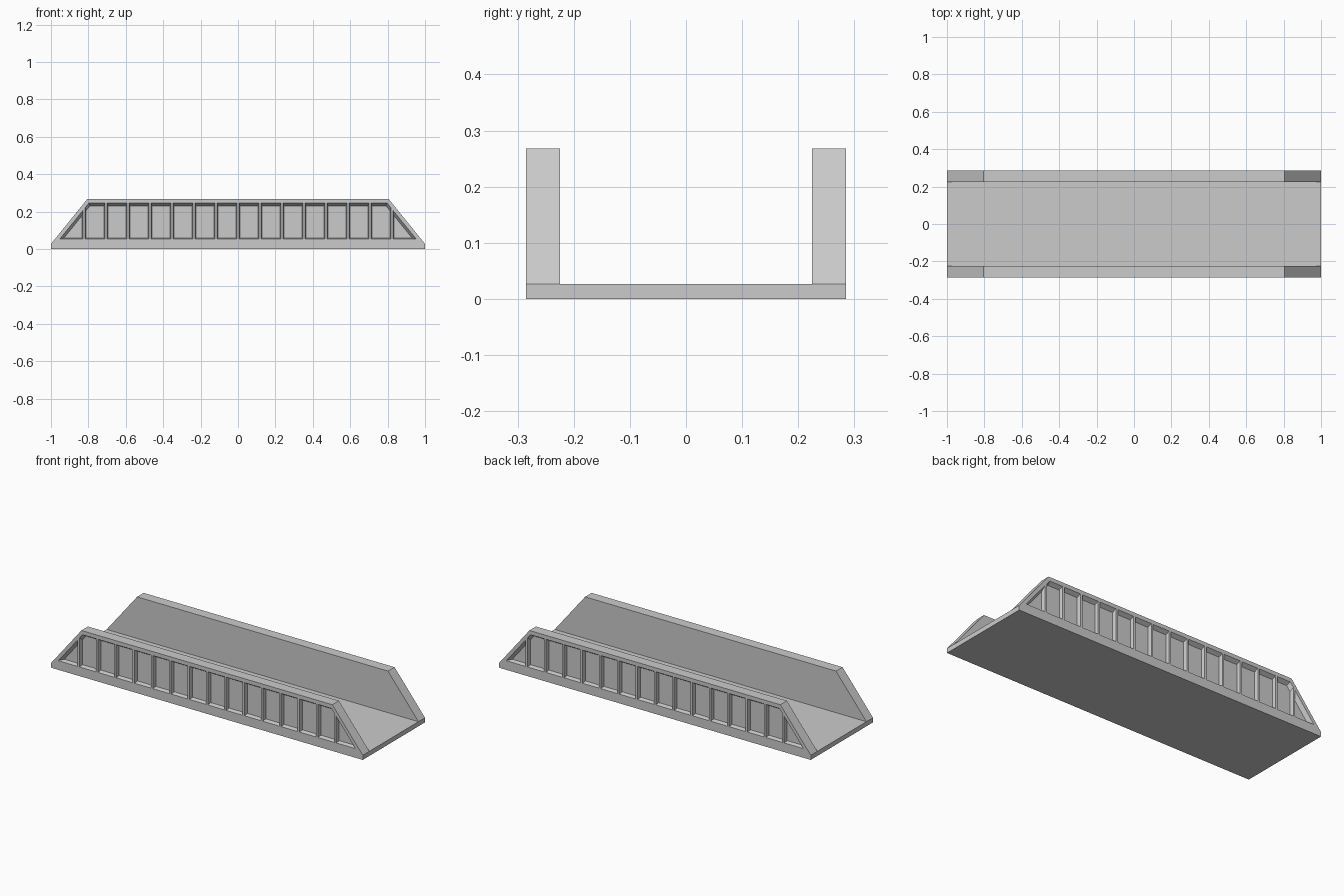
import bpy, bmesh

if "Cube" in bpy.data.objects:
    bpy.data.objects.remove(bpy.data.objects["Cube"])

HALF_W, INNER_W, DECK_H, TOP = 0.285, 0.225, 0.027, 0.268
TOP_X = 0.805
SLOPE = (TOP - DECK_H) / (1 - TOP_X)
PITCH, RIB, DEPTH = 0.1176, 0.006, 0.022


def loft(bm, a, b):
    """Closed solid between two matching rings of points."""
    va = [bm.verts.new(p) for p in a]
    vb = [bm.verts.new(p) for p in b]
    n = len(va)
    bm.faces.new(va)
    bm.faces.new(vb[::-1])
    for i in range(n):
        j = (i + 1) % n
        bm.faces.new((va[j], va[i], vb[i], vb[j]))


def make(name, bm):
    bmesh.ops.recalc_face_normals(bm, faces=bm.faces[:])
    me = bpy.data.meshes.new(name)
    bm.to_mesh(me)
    bm.free()
    ob = bpy.data.objects.new(name, me)
    bpy.context.collection.objects.link(ob)
    return ob


def panel(k, t):
    """Outline (x, z) of recess k at taper t: 0 = outer face, 1 = recess floor."""
    x0 = k * PITCH + RIB + 0.004 * t
    x1 = (k + 1) * PITCH - RIB - 0.004 * t
    zb, zt = 0.053 + 0.006 * t, 0.245 - 0.014 * t
    xe = 0.953 - 0.018 * t                      # sloped edge meets z = 0.053
    xs = lambda z: xe - (z - 0.053) / SLOPE
    zs = lambda x: 0.053 + (xe - x) * SLOPE
    if k == 7:                                  # end triangle
        return [(x0, zb), (xs(zb), zb), (x0, zs(x0))]
    if k == 6:                                  # clipped corner
        return [(x0, zb), (x1, zb), (x1, zs(x1)), (xs(zt), zt), (x0, zt)]
    return [(x0, zb), (x1, zb), (x1, zt), (x0, zt)]


# Deck slab
bm = bmesh.new()
slab = [(-1, -INNER_W), (1, -INNER_W), (1, INNER_W), (-1, INNER_W)]
loft(bm, [(x, y, 0) for x, y in slab], [(x, y, DECK_H) for x, y in slab])
make("deck", bm)

# Trapezoid side wall
bm = bmesh.new()
prof = [(-1, 0), (1, 0), (1, DECK_H), (TOP_X, TOP), (-TOP_X, TOP), (-1, DECK_H)]
loft(bm, [(x, -HALF_W, z) for x, z in prof], [(x, -INNER_W, z) for x, z in prof])
wall = make("side_girders", bm)

# Tapered recess cutters, leaving ribs between them
bm = bmesh.new()
for k in range(8):
    for s in (1, -1):
        loft(bm, [(s * x, -HALF_W - 0.25 * DEPTH, z) for x, z in panel(k, -0.25)],
             [(s * x, -HALF_W + DEPTH, z) for x, z in panel(k, 1)])
cutter = make("recess_cutter", bm)
cutter.hide_render = True

mod = wall.modifiers.new("recesses", 'BOOLEAN')
mod.operation = 'DIFFERENCE'
mod.solver = 'EXACT'
mod.object = cutter

# Opposite wall by mirroring
mir = wall.modifiers.new("both_sides", 'MIRROR')
mir.use_axis = (False, True, False)
mir.use_mirror_merge = False

bpy.context.view_layer.objects.active = wall
for m in ("recesses", "both_sides"):
    bpy.ops.object.modifier_apply(modifier=m)
bpy.data.objects.remove(cutter)
